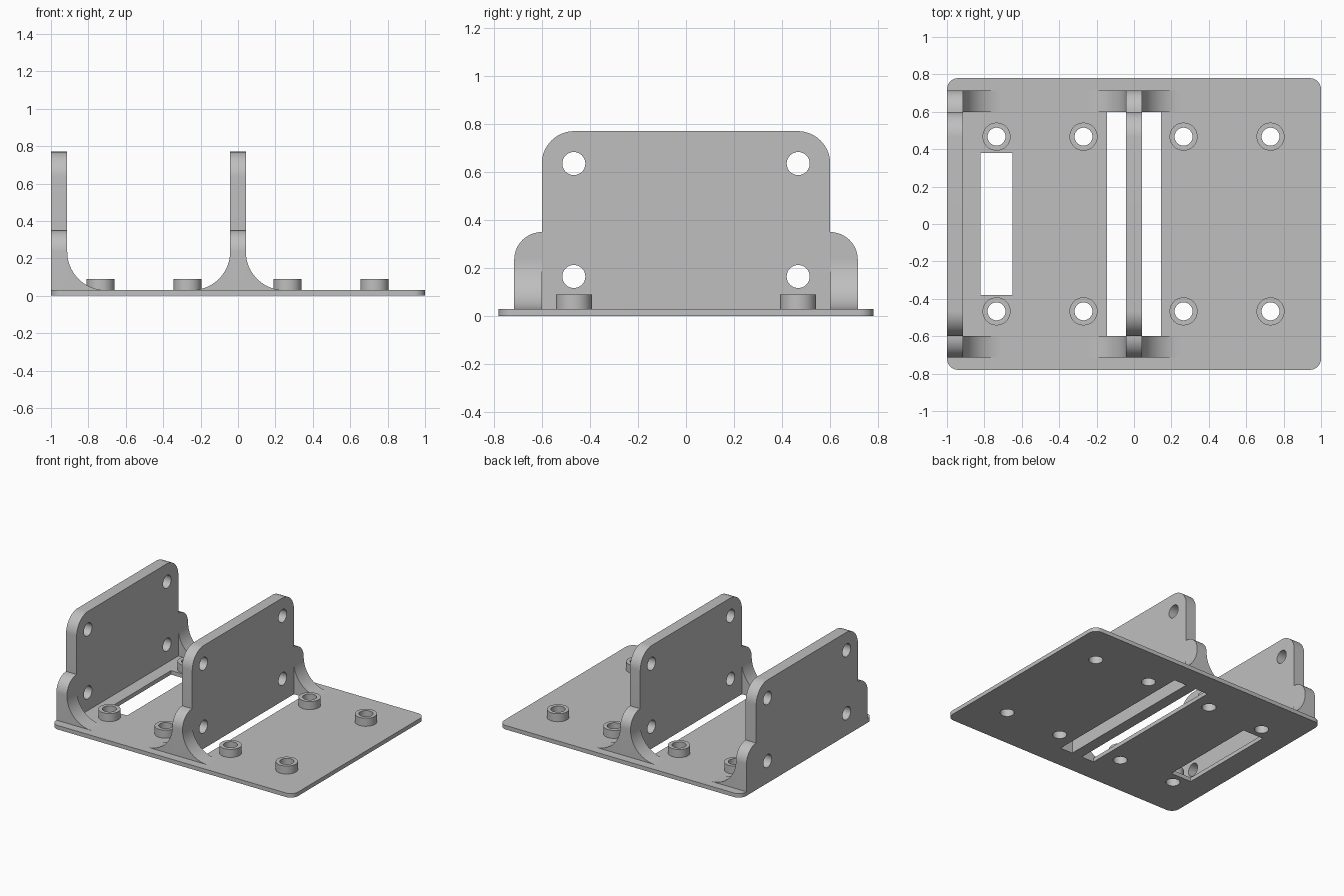
import bpy, bmesh
from math import pi, cos, sin, radians
from mathutils import Matrix, Vector

cube = bpy.data.objects.get("Cube")
if cube:
    bpy.data.objects.remove(cube, do_unlink=True)

grey = bpy.data.materials.new("plain_grey")
grey.use_nodes = True
colour = (0.52, 0.52, 0.52, 1)
grey.diffuse_color = colour
grey.node_tree.nodes["Principled BSDF"].inputs["Base Color"].default_value = colour

# Axis maps: the profile plane (u, v) and the extrusion direction w
FLAT = Matrix.Identity(3)                                  # u=x v=y w=z
SIDE = Matrix(((0, 0, 1), (1, 0, 0), (0, 1, 0)))           # u=y v=z w=x
FRONT = Matrix(((1, 0, 0), (0, 0, 1), (0, 1, 0)))          # u=x v=z w=y


def arc(cx, cy, r, start, end, n=16):
    return [(cx + r * cos(radians(start + (end - start) * i / n)),
             cy + r * sin(radians(start + (end - start) * i / n))) for i in range(n + 1)]


def circle(cx, cy, r):
    return arc(cx, cy, r, 0, 360, 40)[:-1]


def rect(x0, x1, y0, y1):
    return [(x0, y0), (x1, y0), (x1, y1), (x0, y1)]


def mirrored(half):
    """Close a right-hand half profile with its reflection in u = 0."""
    return half + [(-u, v) for u, v in reversed(half)]


def extrude(name, loops, axes, w0, w1):
    """Extrude an outline, with any further loops as holes, from w0 to w1."""
    bm = bmesh.new()
    edges = []
    for loop in loops:
        vs = [bm.verts.new((u, v, w0)) for u, v in loop]
        edges += [bm.edges.new((a, b)) for a, b in zip(vs, vs[1:] + vs[:1])]
    bmesh.ops.triangle_fill(bm, use_beauty=True, use_dissolve=False, edges=edges,
                            normal=Vector((0, 0, 1)))
    moved = bmesh.ops.extrude_face_region(bm, geom=bm.faces[:], use_keep_orig=True)["geom"]
    bmesh.ops.translate(bm, vec=(0, 0, w1 - w0),
                        verts=[g for g in moved if isinstance(g, bmesh.types.BMVert)])
    bmesh.ops.transform(bm, matrix=axes.to_4x4(), verts=bm.verts[:])
    bmesh.ops.recalc_face_normals(bm, faces=bm.faces[:])
    mesh = bpy.data.meshes.new(name)
    bm.to_mesh(mesh)
    bm.free()
    mesh.materials.append(grey)
    obj = bpy.data.objects.new(name, mesh)
    bpy.context.collection.objects.link(obj)
    bpy.ops.object.select_all(action='DESELECT')
    obj.select_set(True)
    bpy.context.view_layer.objects.active = obj
    bpy.ops.object.shade_smooth_by_angle(angle=radians(30))
    return obj


THICK, HOLE, BOLT_Y = 0.03, 0.048, 0.467
WALL_Y, FOOT_Y = 0.6, 0.715
boss_spots = [(x, y) for x in (-0.735, -0.27, 0.265, 0.73) for y in (-BOLT_Y, BOLT_Y)]

# Base plate with rounded corners, two slots and the bolt holes
outline = mirrored(arc(0.94, -0.72, 0.06, -90, 0, 8) + arc(0.94, 0.72, 0.06, 0, 90, 8))
slots = [rect(-0.82, -0.65, -0.38, 0.38), rect(-0.145, 0.145, -WALL_Y, WALL_Y)]
extrude("base_plate", [outline] + slots + [circle(x, y, HOLE) for x, y in boss_spots],
        FLAT, 0, THICK)

# Hollow bosses around the bolt holes
for i, (x, y) in enumerate(boss_spots):
    extrude(f"boss_{i + 1}", [circle(x, y, 0.075), circle(x, y, HOLE)], FLAT, THICK, 0.09)

# Upright walls with rounded shoulders; the middle one reaches down through its slot
shoulder_r = FOOT_Y - WALL_Y
upper = (arc(WALL_Y, 0.35 - shoulder_r, shoulder_r, 0, 90)
         + arc(WALL_Y - 0.135, 0.635, 0.135, 0, 90))
foot = [(FOOT_Y, THICK)]
stepped_foot = [(WALL_Y, 0), (WALL_Y, THICK)] + foot
wall_holes = [circle(y, z, HOLE) for y in (-BOLT_Y, BOLT_Y) for z in (0.165, 0.635)]
extrude("side_wall", [mirrored(foot + upper)] + wall_holes, SIDE, -1, -0.913)
extrude("middle_wall", [mirrored(stepped_foot + upper)] + wall_holes, SIDE, -0.042, 0.042)

# Concave gussets bracing the wall ends
R = 0.205
for name, x, d in (("side", -0.913, 1), ("middle_left", 0.042, 1), ("middle_right", -0.042, -1)):
    profile = [(x, THICK)] + [(x + d * u, v) for u, v in arc(R, THICK + R, R, 270, 180, 20)]
    for end, y0, y1 in (("front", -FOOT_Y, -WALL_Y), ("back", WALL_Y, FOOT_Y)):
        extrude(f"{name}_gusset_{end}", [profile], FRONT, y0, y1)
